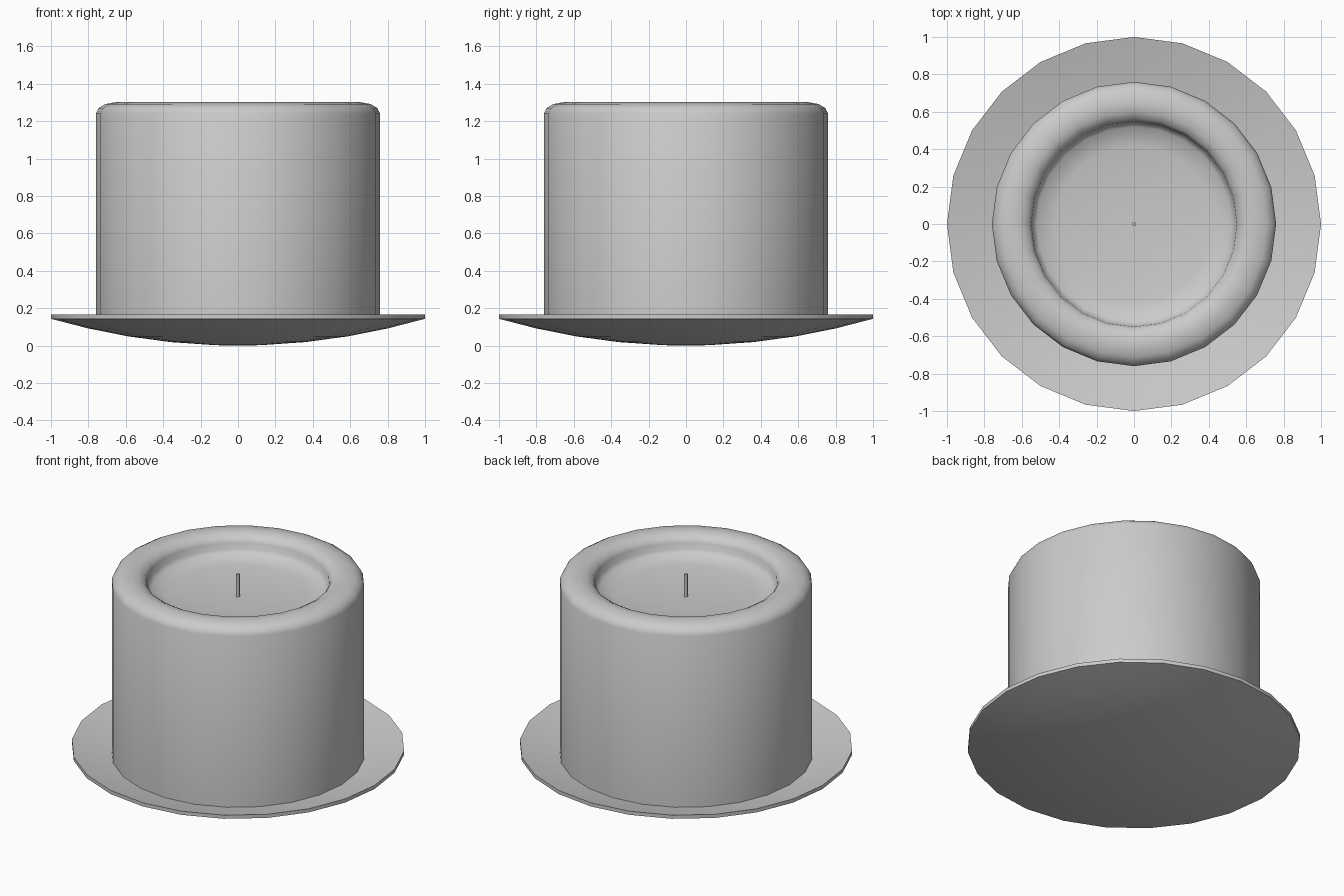
import bpy, bmesh
from math import cos, sin, pi, radians

cube = bpy.data.objects.get("Cube")
if cube:
    bpy.data.objects.remove(cube, do_unlink=True)

grey = bpy.data.materials.new("plain grey")
grey.use_nodes = True
colour = (0.6, 0.6, 0.6, 1)
grey.diffuse_color = colour
grey.node_tree.nodes["Principled BSDF"].inputs["Base Color"].default_value = colour


def lathe(name, profile, sides=24, smooth_angle=50):
    """Turn (radius, height) points round z, listed from bottom centre to top centre."""
    bm = bmesh.new()
    rings = []
    for r, z in profile:
        count = sides if r > 0 else 1
        rings.append([bm.verts.new((r * cos(2 * pi * i / sides), r * sin(2 * pi * i / sides), z))
                      for i in range(count)])
    for low, high in zip(rings, rings[1:]):
        for i in range(sides):
            j = (i + 1) % sides
            corners = [low[i % len(low)], low[j % len(low)], high[j % len(high)], high[i % len(high)]]
            bm.faces.new(list(dict.fromkeys(corners)))
    bmesh.ops.recalc_face_normals(bm, faces=bm.faces)
    mesh = bpy.data.meshes.new(name)
    bm.to_mesh(mesh)
    bm.free()
    mesh.materials.append(grey)
    obj = bpy.data.objects.new(name, mesh)
    bpy.context.collection.objects.link(obj)
    bpy.ops.object.select_all(action="DESELECT")
    obj.select_set(True)
    bpy.context.view_layer.objects.active = obj
    bpy.ops.object.shade_smooth_by_angle(angle=radians(smooth_angle))
    return obj


# Shallow curved dish with a thin upright rim
radii = [0, 0.12, 0.36, 0.59, 0.8, 1]
underside = [(r, 0.143 * r * r) for r in radii]
upper_side = [(r, z + 0.024) for r, z in reversed(underside)]
lathe("dish", underside + upper_side)

# Candle with a rounded rim and a sunken, slightly hollow top
lathe("candle", [
    (0, 0.06), (0.76, 0.1), (0.76, 1.24), (0.745, 1.27), (0.71, 1.291),
    (0.65, 1.302), (0.6, 1.295), (0.565, 1.275), (0.55, 1.25),
    (0.545, 1.21), (0.52, 1.185), (0.42, 1.168), (0.2, 1.153), (0, 1.15)])

# Thin upright wick
lathe("wick", [(0, 1.14), (0.011, 1.14), (0.011, 1.3), (0, 1.3)], sides=8)
